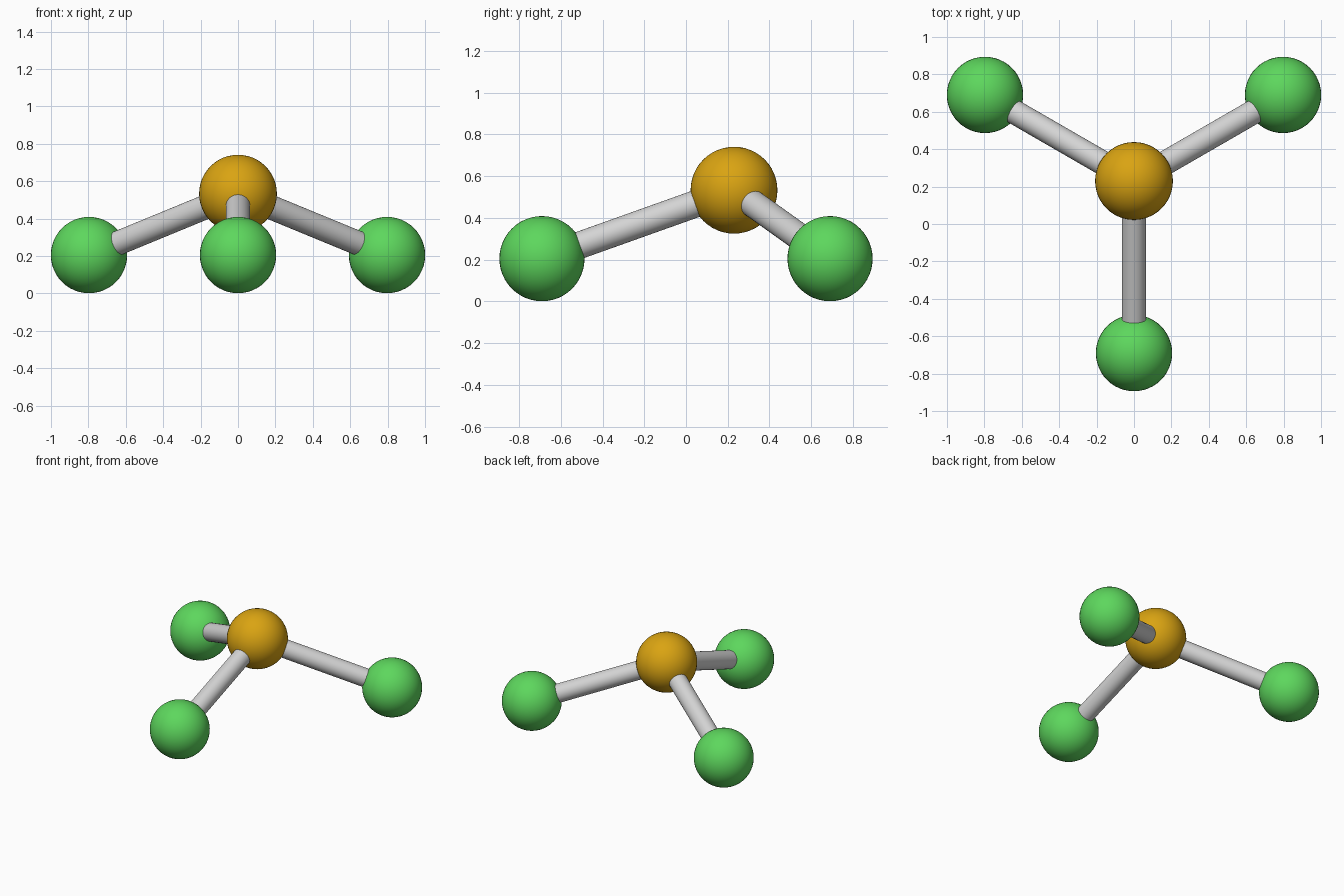
import bpy
import math
from mathutils import Vector

cube = bpy.data.objects.get("Cube")
if cube:
    bpy.data.objects.remove(cube, do_unlink=True)


def material(name, rgb):
    mat = bpy.data.materials.new(name)
    mat.use_nodes = True
    mat.diffuse_color = (*rgb, 1)
    mat.node_tree.nodes["Principled BSDF"].inputs["Base Color"].default_value = (*rgb, 1)
    return mat


gold = material("golden_orange", (0.70, 0.37, 0.006))
green = material("green", (0.11, 0.68, 0.11))
grey = material("light_grey", (0.66, 0.66, 0.66))


def finish(name, mat):
    obj = bpy.context.object
    obj.name = name
    obj.data.materials.append(mat)
    bpy.ops.object.shade_smooth_by_angle(angle=math.radians(40))


def ball(name, centre, radius, mat):
    bpy.ops.mesh.primitive_uv_sphere_add(segments=48, ring_count=24, radius=radius, location=centre)
    finish(name, mat)


def rod(name, start, end, radius, mat):
    axis = end - start
    bpy.ops.mesh.primitive_cylinder_add(
        vertices=32, radius=radius, depth=axis.length, location=(start + end) / 2,
        rotation=axis.to_track_quat("Z", "Y").to_euler())
    finish(name, mat)


# Central ball
hub = Vector((0, 0.23, 0.533))
ball("centre_ball", hub, 0.208, gold)

# Three outer balls spaced evenly around the centre, each joined by a rod
reach, drop, outer_radius = 0.92, 0.328, 0.204
for side, degrees in (("front", -90), ("left", 30), ("right", 150)):
    a = math.radians(degrees)
    tip = hub + Vector((reach * math.cos(a), reach * math.sin(a), -drop))
    ball(side + "_ball", tip, outer_radius, green)
    rod(side + "_rod", hub, tip, 0.065, grey)
